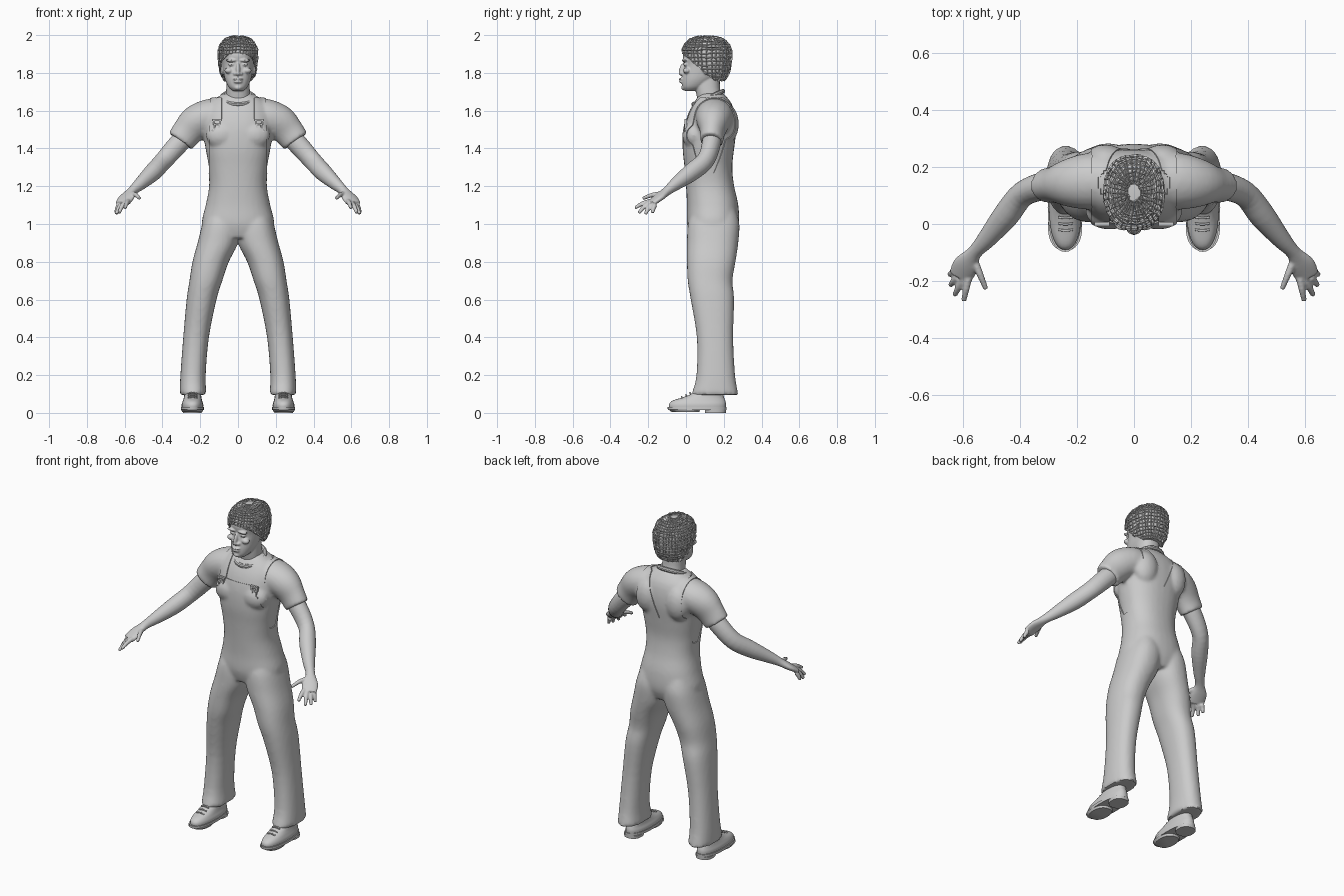
import bpy, bmesh, math, random
from mathutils import Vector, Matrix
from mathutils.bvhtree import BVHTree

random.seed(4)
if "Cube" in bpy.data.objects:
    bpy.data.objects.remove(bpy.data.objects["Cube"])

grey = bpy.data.materials.new("plain grey")
grey.use_nodes = True
grey.diffuse_color = (0.6, 0.6, 0.6, 1)
grey.node_tree.nodes["Principled BSDF"].inputs["Base Color"].default_value = (0.6, 0.6, 0.6, 1)


def make(name, bm, mods=()):
    """Turn a bmesh into a smooth object, baking the given modifiers."""
    bmesh.ops.recalc_face_normals(bm, faces=bm.faces)
    me = bpy.data.meshes.new(name)
    bm.to_mesh(me)
    bm.free()
    ob = bpy.data.objects.new(name, me)
    bpy.context.collection.objects.link(ob)
    for kind, settings in mods:
        m = ob.modifiers.new(kind.lower(), kind)
        for k, v in settings.items():
            setattr(m, k, v)
    if mods:
        dg = bpy.context.evaluated_depsgraph_get()
        ob.data = bpy.data.meshes.new_from_object(ob.evaluated_get(dg))
        ob.modifiers.clear()
    ob.data.name = name
    ob.data.materials.clear()
    ob.data.materials.append(grey)
    bpy.ops.object.select_all(action='DESELECT')
    ob.select_set(True)
    bpy.context.view_layer.objects.active = ob
    bpy.ops.object.shade_smooth_by_angle(angle=math.radians(45))
    return ob


def blend(voxel, rounds):
    return [('REMESH', dict(mode='VOXEL', voxel_size=voxel)),
            ('SMOOTH', dict(factor=0.5, iterations=rounds))]


def skin_rings(bm, rings):
    loops = [[bm.verts.new(p) for p in r] for r in rings]
    for a, b in zip(loops, loops[1:]):
        for i in range(len(a)):
            j = (i + 1) % len(a)
            bm.faces.new((a[i], a[j], b[j], b[i]))
    bm.faces.new(loops[0][::-1])
    bm.faces.new(loops[-1])


def spline(rows, steps):
    """Smoothly interpolate rows of numbers."""
    out = []
    for i in range(len(rows) - 1):
        p = [rows[max(0, min(len(rows) - 1, i + k))] for k in (-1, 0, 1, 2)]
        for s in range(steps):
            t = s / steps
            out.append([b + 0.5 * t * (c - a + t * (2*a - 5*b + 4*c - d + t * (3*(b - c) + d - a)))
                        for a, b, c, d in zip(*p)])
    return out + [list(rows[-1])]


def stack(bm, rows, side=1, power=2.3, n=32, steps=4):
    """Loft level ovals: height, centre x, half width, front y, back y."""
    rings = []
    for z, cx, w, f, b in spline(rows, steps):
        ring = []
        for i in range(n):
            c, s = math.cos(math.tau * i / n), math.sin(math.tau * i / n)
            ring.append((side * (cx + w * math.copysign(abs(c) ** (2 / power), c)),
                         (f + b) / 2 + (b - f) / 2 * math.copysign(abs(s) ** (2 / power), s), z))
        rings.append(ring)
    skin_rings(bm, rings)


def tube(bm, rows, side=1, n=20, steps=4):
    """Loft along a path: x, y, z, level radius, upright radius."""
    rows = spline(rows, steps)
    pts = [Vector(r[:3]) for r in rows]
    rings = []
    for i, r in enumerate(rows):
        t = (pts[min(i + 1, len(pts) - 1)] - pts[max(i - 1, 0)]).normalized()
        u = t.cross(Vector((0, 0, 1))).normalized()
        v = u.cross(t)
        ring = [pts[i] + u * r[3] * math.cos(math.tau * k / n) + v * r[4] * math.sin(math.tau * k / n)
                for k in range(n)]
        rings.append([(side * p.x, p.y, p.z) for p in ring])
    skin_rings(bm, rings)


def ball(bm, at, size, tilt=0):
    m = Matrix.Translation(at) @ Matrix.Rotation(tilt, 4, 'X') @ Matrix.Diagonal((*size, 1))
    bmesh.ops.create_uvsphere(bm, u_segments=20, v_segments=12, radius=1, matrix=m)


# Clothed body: torso, trouser legs and short sleeves fused together
bm = bmesh.new()
stack(bm, [(.93, 0, .15, .03, .25), (1, 0, .187, .01, .275), (1.1, 0, .166, .01, .272), (1.2, 0, .148, .005, .25),
           (1.3, 0, .154, -.003, .24), (1.4, 0, .172, -.013, .25), (1.5, 0, .185, -.01, .262),
           (1.58, 0, .18, .01, .258), (1.64, 0, .15, .04, .24), (1.69, 0, .08, .075, .2)])
for s in (1, -1):
    stack(bm, [(.1, .238, .066, .035, .272), (.2, .238, .062, .06, .255), (.4, .222, .063, .062, .245),
               (.6, .193, .074, .03, .25), (.7, .17, .082, .014, .241), (.8, .145, .091, .01, .257),
               (.9, .107, .102, .01, .272), (1, .088, .096, .015, .278), (1.07, .08, .08, .04, .26)], s)
    tube(bm, [(.06, .15, 1.58, .085, .09), (.15, .15, 1.57, .1, .092), (.22, .145, 1.538, .088, .092),
              (.27, .14, 1.485, .066, .082), (.305, .135, 1.438, .062, .076)], s)
    ball(bm, (s * .085, .04, 1.47), (.085, .055, .07))
    ball(bm, (s * .1, .215, 1.53), (.075, .06, .1))
shirt = make("shirt_and_trousers", bm, blend(.01, 6))

# Overalls: a thin raised layer, trimmed to a bib with straps
bm = bmesh.new()
bm.from_mesh(shirt.data)
tree = BVHTree.FromBMesh(bm)
cuts = [((s * .148, 0, 0), (1, 0, 0)) for s in (1, -1)]
cuts += [((s * .085, 0, 0), (1, 0, 0)) for s in (1, -1)]
cuts += [((0, 0, 1.55), (0, 0, 1)), ((0, 0, 1.27), (0, 0, 1))]
cuts += [((0, 0, 1.43), (s, 0, -.4)) for s in (1, -1)]
for co, no in cuts:
    bmesh.ops.bisect_plane(bm, geom=bm.verts[:] + bm.edges[:] + bm.faces[:], plane_co=co, plane_no=no)


def bare(f):
    x, y, z = f.calc_center_median()
    x = abs(x)
    if z < 1.27:
        return False
    if x > .148 or z > 1.665:
        return True
    if y < .13:
        return z > 1.55 and x < .085
    return x < (z - 1.43) * .4


bmesh.ops.delete(bm, geom=[f for f in bm.faces if bare(f)], context='FACES')
make("overalls", bm, [('SOLIDIFY', dict(thickness=.005, offset=1))])

# Strap buckles on the chest
for s, side in ((1, "left"), (-1, "right")):
    hit = tree.ray_cast(Vector((s * .112, -1, 1.52)), Vector((0, 1, 0)))[0]
    bm = bmesh.new()
    for dx, dz, w, h in ((0, .03, .026, .005), (0, .008, .02, .005), (0, -.028, .026, .005),
                         (.017, .019, .004, .013), (-.017, .019, .004, .013),
                         (.012, -.012, .004, .02), (-.012, -.012, .004, .02)):
        m = Matrix.Translation(hit + Vector((dx, -.008, dz))) @ Matrix.Diagonal((w * 2, .014, h * 2, 1))
        bmesh.ops.create_cube(bm, size=1, matrix=m)
    make(side + "_buckle", bm)

# Shirt collar
bpy.ops.mesh.primitive_torus_add(major_radius=.084, minor_radius=.013, major_segments=40, minor_segments=10,
                                 location=(0, .118, 1.668), rotation=(math.radians(24), 0, 0))
collar = bpy.context.object
collar.name = "collar"
collar.data.materials.append(grey)
bpy.ops.object.shade_smooth_by_angle()

# Bare arms and hands
for s, side in ((1, "left"), (-1, "right")):
    bm = bmesh.new()
    tube(bm, [(.24, .14, 1.5, .05, .052), (.31, .135, 1.43, .05, .054), (.39, .105, 1.34, .045, .05),
              (.45, .03, 1.275, .046, .048), (.515, -.05, 1.215, .034, .035), (.56, -.1, 1.175, .026, .024),
              (.59, -.145, 1.14, .045, .02), (.61, -.185, 1.11, .042, .016)], s)
    for base, tip in (((.582, -.19, 1.12), (.598, -.27, 1.085)), ((.602, -.195, 1.11), (.63, -.25, 1.058)),
                      ((.62, -.185, 1.1), (.645, -.215, 1.052)), ((.63, -.165, 1.1), (.648, -.178, 1.058)),
                      ((.56, -.13, 1.16), (.52, -.228, 1.135))):
        a, b = Vector(base), Vector(tip)
        mid = a.lerp(b, .5) + Vector((0, 0, .006))
        tube(bm, [(*a, .014, .014), (*mid, .012, .012), (*b, .009, .009)], s, n=12)
    make(side + "_arm", bm, blend(.005, 3))

# Head, neck and face
bm = bmesh.new()
stack(bm, [(1.6, 0, .075, .07, .21), (1.66, 0, .066, .06, .195), (1.72, 0, .062, .05, .18),
           (1.8, 0, .06, .05, .18)])
stack(bm, [(1.705, 0, .028, -.008, .06), (1.725, 0, .05, -.02, .1), (1.76, 0, .067, -.022, .15),
           (1.8, 0, .077, -.018, .2), (1.845, 0, .084, -.01, .222), (1.9, 0, .088, -.016, .228),
           (1.95, 0, .072, .01, .21), (1.98, 0, .04, .05, .165)], power=2.2)
ball(bm, (0, -.02, 1.82), (.011, .016, .035), -.3)
ball(bm, (0, -.022, 1.796), (.014, .018, .011))
ball(bm, (0, -.023, 1.767), (.027, .015, .007))
ball(bm, (0, -.021, 1.753), (.024, .016, .008))
ball(bm, (0, -.008, 1.722), (.022, .018, .014))
for s in (1, -1):
    ball(bm, (s * .016, -.017, 1.795), (.01, .012, .009))
    ball(bm, (s * .036, -.008, 1.866), (.03, .015, .008))
    ball(bm, (s * .035, -.002, 1.845), (.017, .012, .009))
    ball(bm, (s * .048, .004, 1.812), (.024, .02, .016))
    ball(bm, (s * .086, .11, 1.825), (.009, .022, .035), -.2)
make("head", bm, blend(.0045, 3))


# Hair: a close cap covered with a raised braided lattice
def hair_shell(grow, n, steps):
    bm = bmesh.new()
    rows = [(1.76, .07, .06, .2), (1.8, .09, 0, .225), (1.86, .099, -.014, .236), (1.92, .099, -.016, .236),
            (1.96, .083, .005, .218), (1.982, .056, .035, .18), (1.991, .02, .08, .14)]
    stack(bm, [(z + grow * .5, 0, w + grow, f - grow, b + grow) for z, w, f, b in rows], n=n, steps=steps)
    bmesh.ops.bisect_plane(bm, geom=bm.verts[:] + bm.edges[:] + bm.faces[:], clear_inner=True,
                           plane_co=(0, -.01, 1.898), plane_no=(0, .155, .18))
    return bm


make("hair_cap", hair_shell(0, 40, 4))
bm = hair_shell(.002, 38, 3)
for v in bm.verts:
    v.co += Vector(random.uniform(-.0035, .0035) for _ in range(3))
make("hair_braids", bm, [('WIREFRAME', dict(thickness=.009, use_even_offset=False))])

# Shoes: upper, welt, heel and front sole
for s, side in ((1, "left"), (-1, "right")):
    bm = bmesh.new()
    stack(bm, [(.02, .241, .056, -.088, .21), (.045, .241, .057, -.09, .212), (.065, .241, .051, -.07, .208),
               (.085, .24, .046, -.01, .2), (.11, .24, .044, .04, .197), (.17, .24, .046, .06, .2)], s)
    make(side + "_shoe", bm)
    for part, rows in (("welt", [(.016, .242, .061, -.096, .214), (.032, .242, .061, -.098, .215)]),
                       ("heel", [(0, .242, .05, .1, .212), (.018, .242, .052, .1, .213)]),
                       ("front_sole", [(.004, .242, .052, -.075, .07), (.018, .242, .06, -.094, .075)])):
        bm = bmesh.new()
        stack(bm, rows, s, steps=1)
        make(side + "_" + part, bm)
    # Laces across the instep
    bm = bmesh.new()
    for k in range(3):
        y, z = -.02 + k * .022, .085 + k * .011
        tube(bm, [(.215, y, z - .006, .004, .004), (.24, y - .003, z, .004, .004),
                  (.265, y, z - .006, .004, .004)], s, n=8)
    make(side + "_laces", bm)
